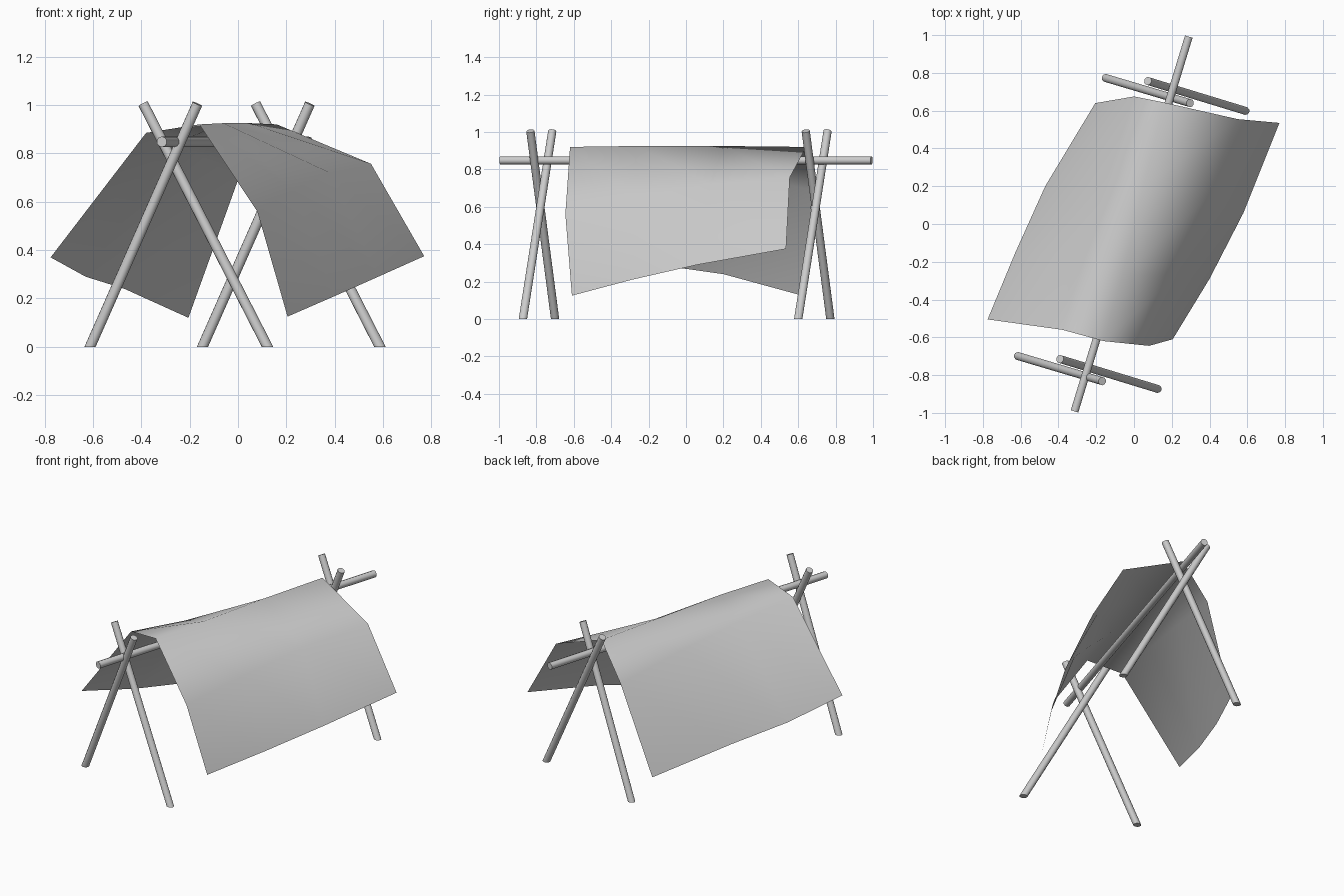
import bpy, bmesh
from mathutils import Vector

if "Cube" in bpy.data.objects:
    bpy.data.objects.remove(bpy.data.objects["Cube"])


def finish(name, bm, angle):
    bmesh.ops.recalc_face_normals(bm, faces=bm.faces)
    mesh = bpy.data.meshes.new(name)
    bm.to_mesh(mesh)
    bm.free()
    ob = bpy.data.objects.new(name, mesh)
    bpy.context.collection.objects.link(ob)
    bpy.ops.object.select_all(action='DESELECT')
    bpy.context.view_layer.objects.active = ob
    ob.select_set(True)
    bpy.ops.object.shade_smooth_by_angle(angle=angle)
    return ob


def pole(name, a, b, r=0.022, ground=False):
    """Round pole between two points, optionally sawn flat at the ground."""
    a, b = Vector(a), Vector(b)
    d = b - a
    if ground:
        a = a - d.normalized() * 0.05
    d = b - a
    bm = bmesh.new()
    bmesh.ops.create_cone(bm, cap_ends=True, segments=10,
                          radius1=r, radius2=r, depth=d.length)
    bmesh.ops.transform(bm, matrix=d.to_track_quat('Z', 'Y').to_matrix().to_4x4(), verts=bm.verts)
    bmesh.ops.translate(bm, vec=(a + b) / 2, verts=bm.verts)
    if ground:
        bmesh.ops.bisect_plane(bm, geom=bm.verts[:] + bm.edges[:] + bm.faces[:],
                               plane_co=(0, 0, 0), plane_no=(0, 0, -1), clear_outer=True)
        bmesh.ops.holes_fill(bm, edges=[e for e in bm.edges if e.is_boundary], sides=0)
    return finish(name, bm, 0.8)


# Ridge pole
pole("ridge_pole", (-0.315, -0.992, 0.848), (0.315 - 0.025, 0.992, 0.848))

# Crossed leg pairs at each end, the back pair offset along the ridge
for end, off in (("front", Vector((0, 0, 0))), ("back", Vector((0.465, 1.472, 0)))):
    pole(end + "_leg_left", Vector((-0.612, -0.70, 0)) + off,
         Vector((-0.168, -0.832, 1.005)) + off, ground=True)
    pole(end + "_leg_right", Vector((0.122, -0.872, 0)) + off,
         Vector((-0.392, -0.715, 1.005)) + off, ground=True)

# Canvas: five lines running front to back, left hem over ridge to right hem
lines = [
    [(-0.775, -0.505, 0.37), (-0.63, -0.155, 0.29), (-0.47, 0.20, 0.24), (-0.205, 0.64, 0.12)],
    [(-0.38, -0.56, 0.885), (-0.26, -0.17, 0.84), (-0.14, 0.24, 0.78), (0.0, 0.675, 0.69)],
    [(-0.16, -0.62, 0.92), (-0.06, -0.27, 0.925), (0.05, 0.20, 0.925), (0.16, 0.643, 0.92)],
    [(0.08, -0.645, 0.56), (0.23, -0.27, 0.65), (0.38, 0.13, 0.72), (0.55, 0.555, 0.757)],
    [(0.205, -0.61, 0.125), (0.40, -0.29, 0.21), (0.58, 0.06, 0.29), (0.77, 0.535, 0.375)],
]
bm = bmesh.new()
grid = [[bm.verts.new(p) for p in line] for line in lines]
for i in range(4):
    for j in range(3):
        bm.faces.new((grid[i][j], grid[i + 1][j], grid[i + 1][j + 1], grid[i][j + 1]))
finish("canvas_cover", bm, 1.4)
